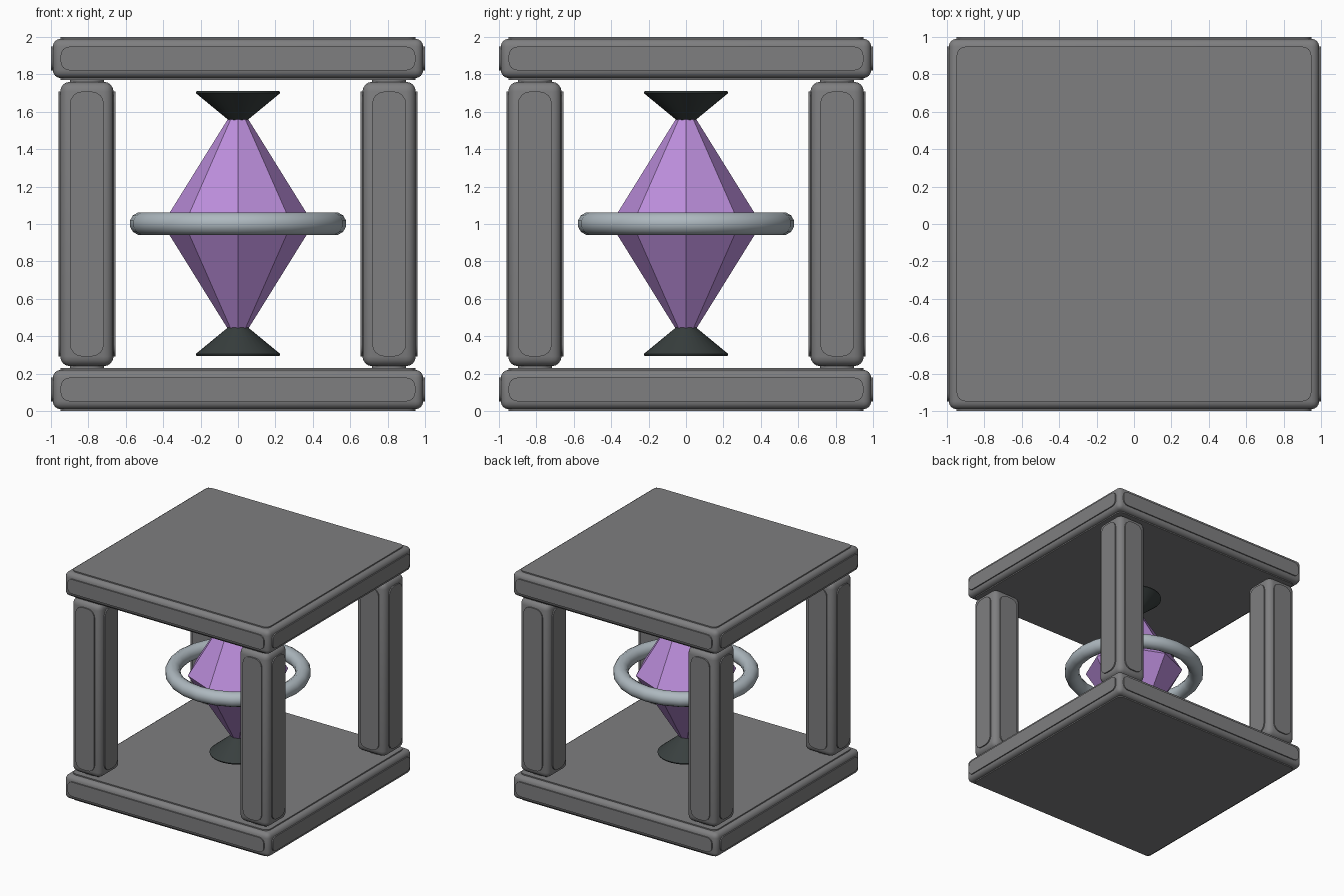
import bpy, bmesh, math
from mathutils import Vector

if "Cube" in bpy.data.objects:
    bpy.data.objects.remove(bpy.data.objects["Cube"])


def material(name, rgb):
    m = bpy.data.materials.new(name)
    m.diffuse_color = (*rgb, 1)
    m.use_nodes = True
    m.node_tree.nodes["Principled BSDF"].inputs["Base Color"].default_value = m.diffuse_color
    return m


STONE = material("grey stone", (0.21, 0.21, 0.215))
PURPLE = material("purple crystal", (0.50, 0.27, 0.71))
SILVER = material("silver ring", (0.42, 0.48, 0.52))
BLACK = material("dark metal", (0.040, 0.050, 0.049))


def finish(bm, name, mat, loc=(0, 0, 0), smooth=True):
    bmesh.ops.recalc_face_normals(bm, faces=bm.faces)
    me = bpy.data.meshes.new(name)
    bm.to_mesh(me)
    bm.free()
    me.materials.append(mat)
    if smooth:
        me.shade_smooth()
        me.set_sharp_from_angle(angle=math.radians(35))
    ob = bpy.data.objects.new(name, me)
    ob.location = loc
    bpy.context.collection.objects.link(ob)
    return ob


def add_plate(bm, half, axis, sign, inset, radius, raise_by):
    """Raised panel with rounded corners on one side of a block."""
    u, v = [a for a in range(3) if a != axis]
    w, h = half[u] - inset, half[v] - inset
    rings = []
    for d in (half[axis] - 0.004, half[axis] + raise_by):
        ring = []
        for q, (su, sv) in enumerate(((1, 1), (-1, 1), (-1, -1), (1, -1))):
            for k in range(5):
                a = math.radians(90 * q + 22.5 * k)
                p = Vector((0, 0, 0))
                p[axis] = sign * d
                p[u] = su * (w - radius) + radius * math.cos(a)
                p[v] = sv * (h - radius) + radius * math.sin(a)
                ring.append(bm.verts.new(p))
        rings.append(ring)
    low, top = rings
    n = len(low)
    bm.faces.new(top)
    for i in range(n):
        j = (i + 1) % n
        bm.faces.new((low[i], low[j], top[j], top[i]))


def stone_block(name, size, loc, inset, radius):
    """Rounded block with a raised panel on all six sides; size includes panels."""
    lift = 0.01
    half = [s / 2 - lift for s in size]
    bm = bmesh.new()
    bmesh.ops.create_cube(bm, size=2)
    bmesh.ops.scale(bm, vec=half, verts=bm.verts)
    bmesh.ops.bevel(bm, geom=bm.edges[:], offset=inset, segments=4,
                    profile=0.5, affect='EDGES')
    bmesh.ops.recalc_face_normals(bm, faces=bm.faces)
    for axis in range(3):
        for sign in (-1, 1):
            add_plate(bm, half, axis, sign, inset, radius, lift)
    # orient the open plates outward from the block centre
    ob = finish(bm, name, STONE, loc)
    fix = bmesh.new()
    fix.from_mesh(ob.data)
    for f in fix.faces:
        if len(f.verts) > 4:
            c = f.calc_center_median()
            if f.normal.dot(c) < 0:
                f.normal_flip()
                for e in f.edges:
                    for g in e.link_faces:
                        if g is not f:
                            g.normal_flip()
    fix.to_mesh(ob.data)
    fix.free()


# Slabs and corner pillars
stone_block("bottom_slab", (2, 2, 0.23), (0, 0, 0.115), 0.042, 0.045)
stone_block("top_slab", (2, 2, 0.23), (0, 0, 1.885), 0.042, 0.045)
for sx, xn in ((-1, "left"), (1, "right")):
    for sy, yn in ((-1, "front"), (1, "back")):
        stone_block(f"{yn}_{xn}_pillar", (0.305, 0.305, 1.54),
                    (sx * 0.808, sy * 0.808, 1.0), 0.052, 0.065)


def lathe(name, profile, sides, mat, smooth, closed=False):
    """Revolve (radius, z) points about z."""
    bm = bmesh.new()
    rings = [[bm.verts.new((r * math.cos(2 * math.pi * i / sides),
                            r * math.sin(2 * math.pi * i / sides), z))
              for i in range(sides)] for r, z in profile]
    pairs = list(zip(rings, rings[1:]))
    if closed:
        pairs.append((rings[-1], rings[0]))
    else:
        bm.faces.new(rings[0])
        bm.faces.new(rings[-1])
    for a, b in pairs:
        for i in range(sides):
            j = (i + 1) % sides
            bm.faces.new((a[i], a[j], b[j], b[i]))
    return finish(bm, name, mat, smooth=smooth)


# Eight-sided crystal
lathe("crystal", [(0.03, 0.40), (0.403, 1.0), (0.03, 1.60)], 8, PURPLE, False)

# Holder cones above and below the crystal
lathe("lower_holder", [(0.222, 0.295), (0.226, 0.305), (0.05, 0.45)], 32, BLACK, True)
lathe("upper_holder", [(0.05, 1.555), (0.226, 1.70), (0.222, 1.71)], 32, BLACK, True)

# Ring around the crystal
ring_profile = [(0.518 + 0.062 * math.cos(math.radians(30 * k + 15)),
                 1.002 + 0.062 * math.sin(math.radians(30 * k + 15))) for k in range(12)]
lathe("ring", ring_profile, 24, SILVER, True, closed=True)
